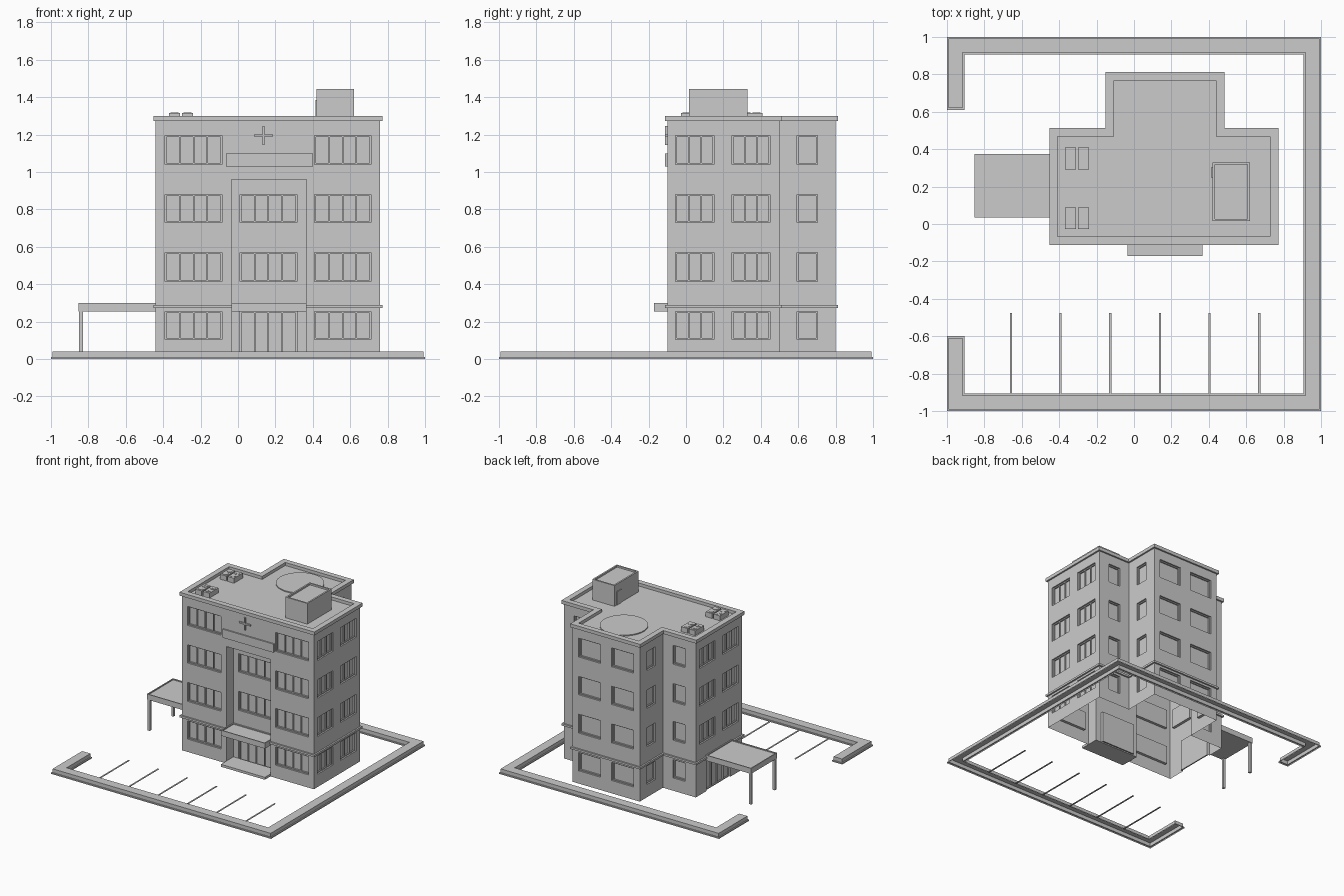
import bpy, bmesh, math
from mathutils import Vector, Matrix

if "Cube" in bpy.data.objects:
    bpy.data.objects.remove(bpy.data.objects["Cube"])


def finish(bm, name):
    bmesh.ops.remove_doubles(bm, verts=bm.verts, dist=0.0002)
    me = bpy.data.meshes.new(name)
    bm.to_mesh(me)
    bm.free()
    ob = bpy.data.objects.new(name, me)
    bpy.context.collection.objects.link(ob)
    return ob


def offset(pts, d):
    # outward offset of a counter-clockwise right-angled outline
    out = []
    for i, p in enumerate(pts):
        p, a, b = Vector(p), Vector(pts[i - 1]), Vector(pts[(i + 1) % len(pts)])
        e, f = (p - a).normalized(), (b - p).normalized()
        out.append(p + d * (Vector((e.y, -e.x)) + Vector((f.y, -f.x))))
    return out


def loft(name, pts, steps, bottom=False):
    # steps: (offset, z) rings joined in order, last one capped
    bm = bmesh.new()
    rings = [[bm.verts.new((p.x, p.y, z)) for p in offset(pts, d)] for d, z in steps]
    n = len(pts)
    for a, b in zip(rings, rings[1:]):
        for i in range(n):
            j = (i + 1) % n
            bm.faces.new((a[i], a[j], b[j], b[i]))
    bm.faces.new(rings[-1])
    if bottom:
        bm.faces.new(rings[0][::-1])
    return finish(bm, name)


def rect(x0, x1, y0, y1):
    return [(x0, y0), (x1, y0), (x1, y1), (x0, y1)]


def add_box(bm, lo, hi):
    lo, hi = Vector(lo), Vector(hi)
    s = hi - lo
    m = Matrix.Translation((lo + hi) / 2) @ Matrix.Diagonal((s.x, s.y, s.z, 1))
    bmesh.ops.create_cube(bm, size=1, matrix=m)


def boxes(name, items):
    bm = bmesh.new()
    for lo, hi in items:
        add_box(bm, lo, hi)
    return finish(bm, name)


def add_disc(bm, x, y, z0, z1, r, seg):
    bmesh.ops.create_cone(bm, cap_ends=True, segments=seg, radius1=r, radius2=r, depth=z1 - z0,
                          matrix=Matrix.Translation((x, y, (z0 + z1) / 2)))


def wall(name, p, q, top, holes):
    # holes: (u0, u1, z0, z1, depth, panes); panes = 0 leaves the back open
    p, q = Vector((*p, 0)), Vector((*q, 0))
    length = (q - p).length
    u_dir = (q - p).normalized()
    n = Vector((u_dir.y, -u_dir.x, 0))
    bm, frames = bmesh.new(), bmesh.new()

    def pt(u, z, d=0):
        return p + u_dir * u - n * d + Vector((0, 0, z))

    def face(*c):
        bm.faces.new([bm.verts.new(v) for v in c])

    def bar(u0, u1, z0, z1, d0, d1):
        m = Matrix((u_dir, -n, Vector((0, 0, 1)))).transposed().to_4x4()
        c = pt((u0 + u1) / 2, (z0 + z1) / 2, (d0 + d1) / 2)
        bmesh.ops.create_cube(frames, size=1, matrix=Matrix.Translation(c) @ m @
                              Matrix.Diagonal((u1 - u0, d1 - d0, z1 - z0, 1)))

    us = sorted({0, length} | {u for h in holes for u in h[:2]})
    zs = sorted({0, top} | {z for h in holes for z in h[2:4]})
    for a, b in zip(us, us[1:]):
        for c, d in zip(zs, zs[1:]):
            u, z = (a + b) / 2, (c + d) / 2
            if not any(h[0] < u < h[1] and h[2] < z < h[3] for h in holes):
                face(pt(a, c), pt(b, c), pt(b, d), pt(a, d))
    for u0, u1, z0, z1, dep, panes in holes:
        cs = [(u0, z0), (u1, z0), (u1, z1), (u0, z1)]
        for i in range(4):
            if i == 0 and z0 == 0:
                continue
            a, b = cs[i], cs[(i + 1) % 4]
            face(pt(*a), pt(*b), pt(*b, dep), pt(*a, dep))
        if not panes:
            continue
        face(*[pt(*c, dep) for c in cs])
        t = 0.008
        bar(u0, u1, z1 - t, z1, dep - 0.01, dep)
        bar(u0, u1, z0, z0 + t, dep - 0.01, dep)
        for i in range(panes + 1):
            u = u0 + t / 2 + (u1 - u0 - t) * i / panes
            bar(u - t / 2, u + t / 2, z0 + t, z1 - t, dep - 0.01, dep)
    finish(bm, name)
    if frames.verts:
        finish(frames, name + "_window_frames")
    else:
        frames.free()


FLOORS = [(0.105, 0.255), (0.415, 0.57), (0.73, 0.88), (1.04, 1.195)]
D = 0.022


def windows(spans, panes, floors=FLOORS):
    return [(a, b, z0, z1, D, panes) for a, b in spans for z0, z1 in floors]


# outer walls (open underneath)
F = [(-.44, -.1), (.76, -.1), (.76, .5), (.47, .5), (.47, .8), (-.14, .8), (-.14, .5), (-.44, .5)]
sides = [(.045, .25), (.345, .55)]
small = [(.093, .203)]
specs = [
    ("front_wall", windows([(.05, .355), (.85, 1.15)], 4) + [(.405, .805, 0, .96, .09, 0)]),
    ("right_wall", windows(sides, 3)),
    ("back_right_wall", windows(small, 1)),
    ("wing_right_wall", windows(small, 1)),
    ("wing_back_wall", windows([(.055, .255), (.355, .555)], 1)),
    ("wing_left_wall", windows(small, 1)),
    ("back_left_wall", windows(small, 1)),
    ("left_wall", windows(sides, 3, FLOORS[1:]) + [(.14, .45, 0, .255, D, 4)]),
]
for i, (name, holes) in enumerate(specs):
    wall(name, F[i], F[(i + 1) % 8], 1.272, holes)

# recessed entrance bay
wall("entrance_bay", (-.035, -.01), (.365, -.01), .96,
     windows([(.045, .35)], 4, FLOORS[1:3]) + [(.045, .35, 0, .255, D, 4)])

# roof with parapet, and belt course above the ground floor
loft("roof_parapet", F, [(0, 1.272), (.013, 1.272), (.013, 1.30), (-.032, 1.30), (-.032, 1.275)])
bm = bmesh.new()
rings = [[bm.verts.new((p.x, p.y, z)) for p in offset(F, d)]
         for d, z in [(0, .272), (.013, .272), (.013, .288), (0, .288)]]
for a, b in zip(rings, rings[1:]):
    for i in range(8):
        bm.faces.new((a[i], a[(i + 1) % 8], b[(i + 1) % 8], b[i]))
finish(bm, "belt_course")

# canopies, step and posts
tray = [(0, .255), (0, .30), (-.008, .30), (-.008, .292)]
loft("entrance_canopy", rect(-.035, .365, -.172, -.01), tray, True)
loft("side_canopy", rect(-.853, -.44, .035, .373), tray, True)
boxes("entrance_step", [((-.035, -.172, 0), (.365, -.01, .02))])
boxes("canopy_posts", [((-.85, y, 0), (-.83, y + .02, .256)) for y in (.04, .348)])

# blank sign board and plus ornament
boxes("sign_board", [((-.065, -.111, 1.03), (.40, -.099, 1.10))])
boxes("plus_ornament", [((.085, -.111, 1.189), (.188, -.099, 1.201)),
                        ((.131, -.111, 1.144), (.143, -.099, 1.246))])

# roof stair house and its door
loft("stair_house", rect(.42, .62, .015, .33),
     [(0, 1.274), (0, 1.445), (-.013, 1.445), (-.013, 1.432)])
boxes("stair_house_door", [((.415, .245, 1.275), (.425, .305, 1.385))])

# landing pad
bm = bmesh.new()
add_disc(bm, .165, .57, 1.272, 1.283, .18, 48)
finish(bm, "landing_pad")

# roof cooling units with fans
for k, (x, y) in enumerate([(x, y) for x in (-.34, -.27) for y in (.03, .35)]):
    boxes(f"cooling_unit_{k}", [((x - .029, y - .058, 1.275), (x + .029, y + .058, 1.315))])
    bm = bmesh.new()
    for dy in (-.027, .027):
        add_disc(bm, x, y + dy, 1.314, 1.318, .021, 20)
        add_disc(bm, x, y + dy, 1.317, 1.319, .006, 12)
    finish(bm, f"cooling_fans_{k}")

# boundary kerb with base lip, open on the left for the driveway
C = [(-1, -.6), (-1, -1), (1, -1), (1, 1), (-1, 1), (-1, .61),
     (-.907, .61), (-.907, .907), (.907, .907), (.907, -.907), (-.907, -.907), (-.907, -.6)]
loft("boundary_kerb", C, [(0, 0), (0, .01), (-.009, .01), (-.009, .04)])

# parking bay lines
boxes("parking_lines", [((-.664 + .2655 * i, -.907, 0), (-.652 + .2655 * i, -.475, .004))
                        for i in range(6)])
